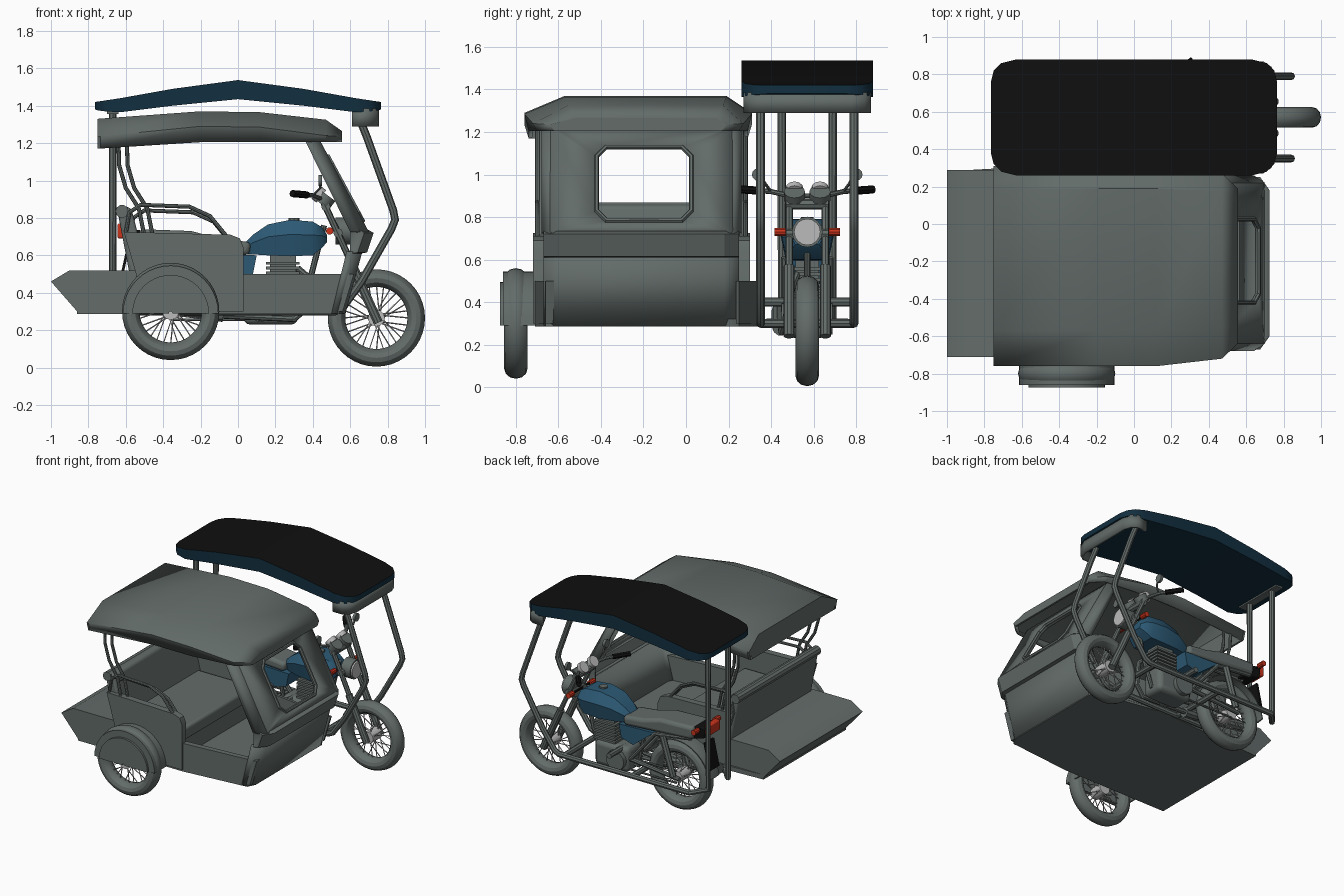
import bpy, bmesh, math
from mathutils import Vector

cube = bpy.data.objects.get("Cube")
if cube:
    bpy.data.objects.remove(cube, do_unlink=True)


def material(name, r, g, b):
    m = bpy.data.materials.new(name)
    m.use_nodes = True
    m.diffuse_color = (r, g, b, 1)
    m.node_tree.nodes["Principled BSDF"].inputs["Base Color"].default_value = (r, g, b, 1)
    return m


GREY = material("body grey", .125, .15, .143)
BLACK = material("black", .005, .005, .005)
NAVY = material("navy", .006, .028, .05)
BLUE = material("tank blue", .025, .1, .175)
RED = material("signal red", .6, .035, .012)
SILVER = material("silver", .5, .5, .5)
made = []


def add(name, mesh, mat):
    ob = bpy.data.objects.new(name, mesh)
    bpy.context.scene.collection.objects.link(ob)
    if not mesh.materials:
        mesh.materials.append(mat)
    made.append(ob)
    return ob


def loft(name, sections, mat, closed=True, caps=True, wrap=False, thick=0):
    """Skin a row of equal-length sections."""
    bm = bmesh.new()
    rows = [[bm.verts.new(p) for p in s] for s in sections]
    n = len(rows[0])
    pairs = list(zip(rows, rows[1:])) + ([(rows[-1], rows[0])] if wrap else [])
    for a, b in pairs:
        for i in range(n if closed else n - 1):
            j = (i + 1) % n
            bm.faces.new((a[i], a[j], b[j], b[i]))
    if caps and closed and not wrap:
        bm.faces.new(rows[0])
        bm.faces.new(rows[-1])
    bmesh.ops.recalc_face_normals(bm, faces=bm.faces)
    mesh = bpy.data.meshes.new(name)
    bm.to_mesh(mesh)
    bm.free()
    ob = add(name, mesh, mat)
    if thick:
        mod = ob.modifiers.new("thickness", "SOLIDIFY")
        mod.thickness = thick
        mod.offset = -1
    return ob


def side_prism(name, pts, y0, y1, mat, bevel=0):
    ob = loft(name, [[(x, y, z) for x, z in pts] for y in (y0, y1)], mat)
    if bevel:
        mod = ob.modifiers.new("bevel", "BEVEL")
        mod.width, mod.segments = bevel, 3
    return ob


def box(name, x0, x1, y0, y1, z0, z1, mat, bevel=0):
    return side_prism(name, [(x0, z0), (x1, z0), (x1, z1), (x0, z1)], y0, y1, mat, bevel)


def tubes(name, paths, r, mat, res=2):
    cu = bpy.data.curves.new(name, "CURVE")
    cu.dimensions, cu.bevel_depth, cu.bevel_resolution, cu.use_fill_caps = "3D", r, res, True
    for path in paths:
        sp = cu.splines.new("POLY")
        sp.points.add(len(path) - 1)
        for p, co in zip(sp.points, path):
            p.co = (*co, 1)
    tmp = bpy.data.objects.new(name, cu)
    mesh = bpy.data.meshes.new_from_object(tmp)
    bpy.data.objects.remove(tmp)
    return add(name, mesh, mat)


def lathe(name, prof, c, mat, a0=0, a1=360, n=40):
    """Turn (radius, y offset) points about an axle along y."""
    full = a1 - a0 == 360
    secs = []
    for k in range(n if full else n + 1):
        a = math.radians(a0 + (a1 - a0) * k / n)
        secs.append([(c[0] + r * math.cos(a), c[1] + y, c[2] + r * math.sin(a)) for r, y in prof])
    return loft(name, secs, mat, wrap=full)


def wheel(name, c):
    ring = [math.tau * k / 12 for k in range(12)]
    lathe(name + "_tyre", [(.213 + .047 * math.cos(a), .055 * math.sin(a)) for a in ring], c, GREY)
    lathe(name + "_rim", [(.18, -.035), (.168, 0), (.18, .035), (.19, .035), (.19, -.035)], c, GREY)
    tubes(name + "_hub", [[(c[0], c[1] - .055, c[2]), (c[0], c[1] + .055, c[2])]], .045, SILVER, 4)
    spokes = []
    for k in range(28):
        a = math.tau * k / 28
        b = a + (.35 if k % 4 < 2 else -.35)
        s = .04 * (-1) ** k
        spokes.append([(c[0] + .04 * math.cos(b), c[1] + s, c[2] + .04 * math.sin(b)),
                       (c[0] + .175 * math.cos(a), c[1], c[2] + .175 * math.sin(a))])
    tubes(name + "_spokes", spokes, .0035, SILVER, 0)


# ---- Wheels
Y = .57
wheel("front_wheel", (.74, Y, .265))
wheel("rear_wheel", (-.36, Y, .30))
wheel("sidecar_wheel", (-.36, -.80, .30))

# ---- Sidecar floor, tail box and side walls
plan = [(-.86, -.71), (.03, -.71), (.54, -.66), (.57, -.6), (.57, .2), (.54, .25), (.03, .34), (-.86, .29)]
loft("floor", [[(x, y, z) for x, y in plan] for z in (.285, .32)], GREY)
side_prism("tail_box", [(-.86, .30), (-.54, .30), (-.54, .52), (-.90, .52), (-1, .46)], -.71, .29, GREY)
wall = [(-.56, .3), (.03, .3), (.03, .64), (.01, .69), (-.04, .71), (-.61, .725), (-.545, .5)]
side_prism("outer_wall", wall, -.72, -.67, GREY)
side_prism("inner_wall", wall, .25, .30, GREY)
for name, ya, yb in (("outer_sill", -.71, -.66), ("inner_sill", .34, .25)):
    loft(name, [[(.03, ya, .3), (.03, ya, .5), (.62, yb, .5), (.56, yb, .3)],
                [(.03, ya * .94, .3), (.03, ya * .94, .5), (.62, yb * .94, .5), (.56, yb * .94, .3)]], GREY)

# ---- Nose and windscreen
def nose_row(xf, xb, z, y0=-.67, y1=.25):
    return [(xb, y0, z), (xf - .05, y0, z), (xf, y0 + .07, z), (xf, y1 - .07, z), (xf - .05, y1, z), (xb, y1, z)]


loft("nose_lower", [nose_row(.575, .5, .29), nose_row(.665, .58, .62)], GREY, False, thick=.02)
loft("nose_band", [nose_row(.66, .59, .61), nose_row(.69, .60, .615), nose_row(.725, .60, .72),
                   nose_row(.70, .60, .735)], GREY, False, thick=.015)


def octagon(y0, y1, z0, z1, c):
    pts = [(y0 + c, z0), (y1 - c, z0), (y1, z0 + c), (y1, z1 - c), (y1 - c, z1), (y0 + c, z1), (y0, z1 - c), (y0, z0 + c)]
    return [(.70 - .54 * (z - .725), y, z) for y, z in pts]


hole = octagon(-.42, .025, .785, 1.13, .045)
loft("windscreen_panel", [octagon(-.64, .22, .725, 1.23, .01), hole], GREY, caps=False, thick=.025)
tubes("window_trim", [hole + hole[:2]], .012, GREY, 1)
for name, y, yf in (("outer_pillar", -.68, -.64), ("inner_pillar", .26, .22)):
    loft(name, [[(.70, yf, .725), (.64, y, .725), (.60, y, .725)],
                [(.43, yf, 1.23), (.38, y, 1.23), (.35, y, 1.23)]], GREY, False, thick=.015)

# ---- Sidecar seat
box("seat_base", -.52, -.07, -.67, .25, .32, .46, GREY)
box("seat_cushion", -.54, -.03, -.665, .245, .46, .56, GREY, .02)
side_prism("seat_back", [(-.48, .5), (-.57, .85), (-.62, .87), (-.645, .84), (-.58, .5)], -.69, .28, GREY, .015)
tubes("seat_back_roll", [[(-.62, -.7, .835), (-.62, .29, .835)]], .035, GREY, 3)

# ---- Rails and rear roof supports on both sides of the sidecar
arch = [(-.6, .72), (-.58, .83), (-.52, .87), (-.26, .86), (-.15, .81), (-.06, .70)]
stay = [(-.64, 1.22), (-.635, 1.08), (-.6, .96), (-.53, .85), (-.5, .70)]
rails = []
for y, s in ((-.70, 1), (.28, -1)):
    rails += [[(x, y, z) for x, z in arch], [(x + .02, y + .04 * s, z - .03) for x, z in arch]]
    rails += [[(x, y, z) for x, z in stay], [(x + .045, y + .02 * s, z) for x, z in stay]]
tubes("sidecar_rails", rails, .011, GREY)

# ---- Sidecar roof
stations = [(-.75, 1.33, 1.235, 1.17, 0), (-.2, 1.37, 1.29, 1.205, 0), (.12, 1.365, 1.285, 1.205, 0),
            (.47, 1.325, 1.24, 1.205, .04), (.555, 1.265, 1.235, 1.205, .12)]
rows = []
for x, top, mid, low, d in stations:
    rows.append([(x, -.74 + d, low), (x, -.76 + d, mid), (x, -.57 + d * .4, top),
                 (x, .19 - d * .4, top), (x, .31 - d, mid), (x, .29 - d, low)])
loft("sidecar_roof", rows, GREY, False, thick=.02)
for name, r in (("roof_rear_edge", rows[0]), ("roof_front_edge", rows[-1])):
    x = r[0][0]
    loft(name, [r, [(x + (.015 if x < 0 else -.015), y, z) for _, y, z in r]], GREY)

# ---- Sidecar mudguard
hub = (-.36, -.80, .29)
lathe("mudguard_arch", [(.255, -.055), (.255, .1), (.245, .1), (.245, -.055)], hub, GREY, 0, 180, 20)
lathe("mudguard_plate", [(.255, -.06), (.255, -.045), (.01, -.045), (.01, -.06)], hub, GREY, 0, 180, 20)
lathe("mudguard_disc", [(.205, -.075), (.205, -.06), (.01, -.06), (.01, -.075)], hub, GREY, 0, 180, 20)

# ---- Canopy over the motorcycle
rows = []
for x, hw, top, bot in ((.765, .19, 1.42, 1.38), (.75, .25, 1.422, 1.375), (.71, .29, 1.428, 1.37),
                        (.63, .31, 1.44, 1.365), (.35, .31, 1.49, 1.40), (0, .31, 1.537, 1.435)):
    rows.append([(x, Y - hw, bot), (x, Y + hw, bot), (x, Y + hw, top), (x, Y - hw, top)])
rows += [[(-x, y, z) for x, y, z in r] for r in rows[-2::-1]]
canopy = loft("canopy", rows, NAVY)
canopy.data.materials.append(BLACK)
for f in canopy.data.polygons:
    f.material_index = int(f.normal.z > .5)
rim = [(.61, -.30), (.69, -.30), (.735, -.27), (.755, -.21), (.755, .21), (.735, .27), (.69, .30), (.61, .30)]
loft("canopy_bracket", [[(x, Y + y, z) for x, y in rim] for z in (1.29, 1.385)], GREY, False, thick=.02)
box("canopy_rear_bar", -.70, -.64, Y - .2, Y + .2, 1.355, 1.385, GREY)

# ---- Canopy posts, side rails and rear uprights
frame = []
for s in (-1, 1):
    yo, yi = Y + .22 * s, Y + .12 * s
    frame.append([(.63, yo, 1.38), (.69, yo, 1.23), (.83, yo, .84), (.84, yo, .79), (.82, yo, .74),
                  (.66, yo, .46), (.56, yo, .32), (.52, yo, .30), (-.58, yo, .30), (-.67, yi, .31), (-.67, yi, 1.38)])
frame += [[(x, Y - .22, z), (x, Y + .22, z)] for x, z in ((.1, .4), (.48, .30), (-.1, .30))]
tubes("canopy_frame", frame, .021, GREY)

# ---- Motorcycle tank, seat and panels
rows = []
for x, w, top, bot in ((.03, .06, .66, .61), (.08, .085, .71, .605), (.16, .11, .765, .60), (.28, .125, .79, .595),
                       (.40, .12, .78, .60), (.45, .10, .75, .64), (.475, .07, .71, .67)):
    m = bot + (top - bot) * .6
    rows.append([(x, Y - w * .8, bot), (x, Y - w, m), (x, Y - w * .6, top),
                 (x, Y + w * .6, top), (x, Y + w, m), (x, Y + w * .8, bot)])
loft("fuel_tank", rows, BLUE)
tubes("fuel_cap", [[(.3, Y, .78), (.3, Y, .80)]], .03, GREY)
side_prism("motorcycle_seat", [(-.52, .64), (.06, .60), (.07, .67), (-.1, .69), (-.25, .73), (-.53, .74)],
           Y - .105, Y + .105, GREY, .025)
side_prism("side_panels", [(-.2, .61), (.1, .6), (.08, .5), (-.02, .47)], Y - .1, Y + .1, BLUE)
side_prism("tail_cowl", [(-.60, .66), (-.45, .62), (-.45, .72), (-.61, .75)], Y - .075, Y + .075, BLACK, .01)
box("tail_light", -.645, -.60, Y - .065, Y + .065, .69, .77, RED, .01)
side_prism("mud_flap", [(-.60, .62), (-.585, .62), (-.63, .42), (-.645, .42)], Y - .055, Y + .055, BLACK)
lathe("rear_mudguard", [(.285, -.06), (.295, 0), (.285, .06), (.278, .06), (.278, -.06)], (-.36, Y, .30), GREY, 25, 170, 18)

# ---- Engine, exhaust and chassis
box("engine_case", .03, .32, Y - .09, Y + .09, .23, .42, GREY, .035)
for k in range(6):
    box("cylinder_fin", .15, .33, Y - .075, Y + .075, .42 + k * .026, .435 + k * .026, GREY)
box("cylinder_core", .17, .31, Y - .055, Y + .055, .4, .60, GREY)
tubes("crank_covers", [[(.12, Y - .12, .32), (.12, Y + .12, .32)]], .075, GREY, 5)
tubes("exhaust_header", [[(.32, Y - .05, .53), (.38, Y - .07, .48), (.37, Y - .1, .32), (.3, Y - .12, .26),
                          (-.1, Y - .12, .28)]], .018, GREY)
tubes("muffler", [[(-.08, Y - .125, .28), (-.15, Y - .13, .29), (-.6, Y - .13, .36)]], .038, GREY, 3)
chassis = [[(.46, Y, .76), (.38, Y, .45), (.32, Y, .28), (0, Y, .27), (-.06, Y, .6)],
           [(.46, Y, .74), (.1, Y, .62), (-.5, Y, .63)]]
shocks = []
for s in (-1, 1):
    chassis.append([(.02, Y + .07 * s, .34), (-.40, Y + .08 * s, .30)])
    chassis.append([(.02, Y + .07 * s, .34), (-.2, Y + .09 * s, .6), (-.5, Y + .08 * s, .64)])
    shocks.append([(-.36, Y + .1 * s, .32), (-.27, Y + .1 * s, .61)])
tubes("chassis", chassis, .016, GREY)
tubes("rear_shocks", shocks, .024, GREY)
tubes("chain", [[(.1, Y + .06, z), (-.36, Y + .06, z)] for z in (.255, .345)], .007, GREY, 1)

# ---- Fork, handlebar and lamps
hand = [(.30, .30, .93), (.40, .17, .92), (.45, .08, .90)]
tubes("handlebar", [[(x, Y + y, z) for x, y, z in hand] + [(x, Y - y, z) for x, y, z in hand[::-1]]], .012, GREY)
for s in (-1, 1):
    tubes("fork_upper", [[(.45, Y + .085 * s, .90), (.62, Y + .085 * s, .53)]], .018, GREY)
    tubes("fork_lower", [[(.60, Y + .085 * s, .57), (.75, Y + .085 * s, .24)]], .026, GREY, 3)
    tubes("grip", [[(.29, Y + .31 * s, .93), (.37, Y + .21 * s, .923)]], .019, BLACK)
    tubes("mirror_stem", [[(.40, Y + .17 * s, .92), (.44, Y + .2 * s, .96), (.44, Y + .22 * s, 1)]], .007, GREY)
    tubes("mirror", [[(.43, Y + .23 * s, 1), (.45, Y + .23 * s, 1)]], .03, GREY, 4)
    tubes("gauge", [[(.45, Y + .06 * s, .88), (.48, Y + .06 * s, .92)]], .05, GREY, 4)
    tubes("gauge_face", [[(.45, Y + .06 * s, .885), (.443, Y + .06 * s, .876)]], .042, GREY, 4)
    top = Vector((.42, Y + .06 * s, .935))
    tubes("gauge_dial", [[top + Vector((.025, 0, -.02)), top]], .042, SILVER, 4)
    for x in (.49, -.57):
        tubes("signal_stem", [[(x, Y, .73), (x, Y + .12 * s, .73)]], .008, BLACK)
        tubes("signal_lamp", [[(x, Y + .10 * s, .73), (x, Y + .155 * s, .73)]], .02, RED, 3)
tubes("fork_yokes", [[(x, Y - .1, z), (x, Y + .1, z)] for x, z in ((.47, .86), (.535, .72))], .025, GREY)
tubes("headlight_shell", [[(.52, Y, .73), (.60, Y, .73)]], .072, GREY, 6)
tubes("headlight_lens", [[(.60, Y, .73), (.612, Y, .73)]], .062, SILVER, 6)

# ---- Shading
bpy.ops.object.select_all(action="DESELECT")
for ob in made:
    ob.select_set(True)
bpy.context.view_layer.objects.active = made[0]
bpy.ops.object.shade_smooth_by_angle(angle=math.radians(32))
